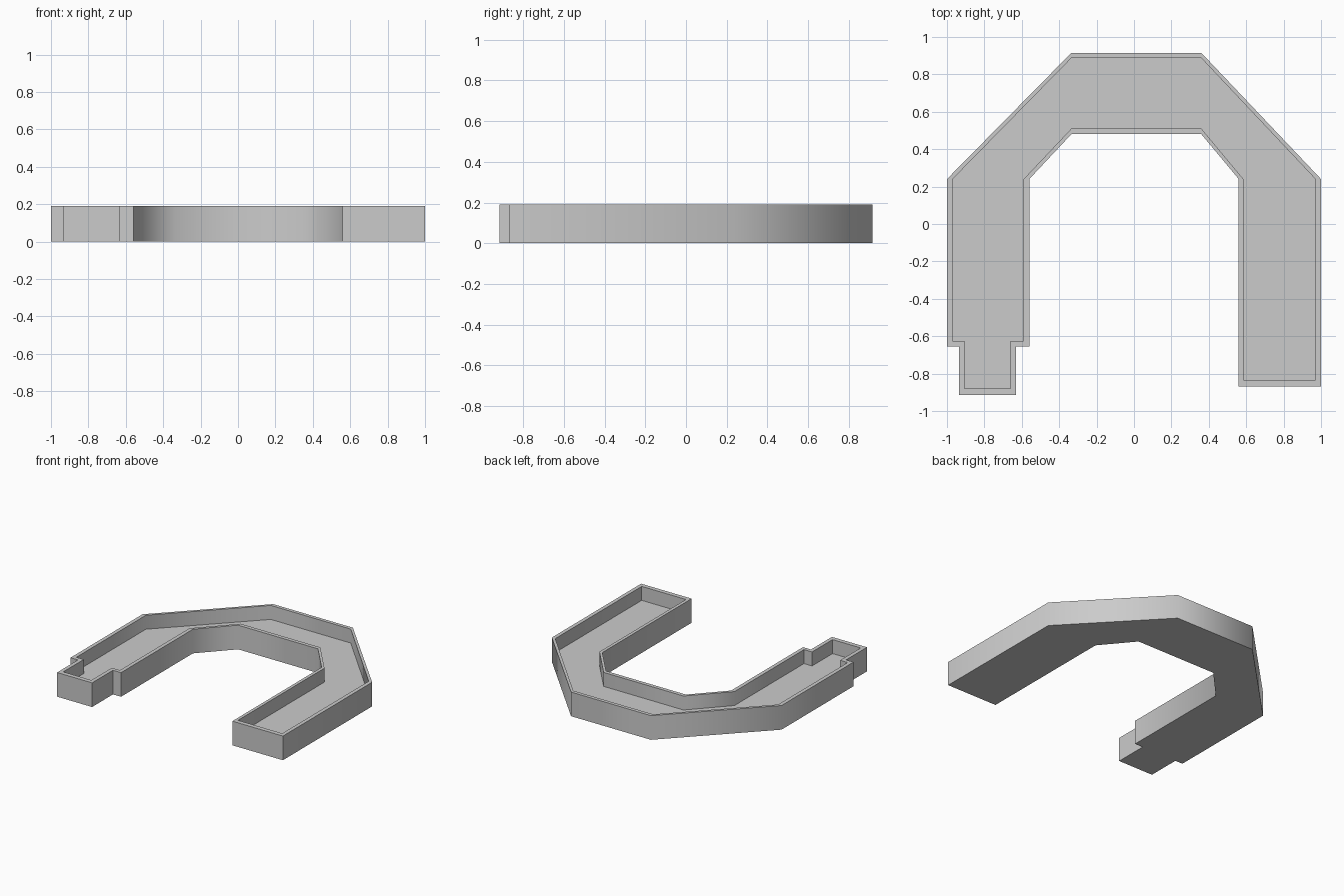
import bpy, bmesh, math

if "Cube" in bpy.data.objects:
    bpy.data.objects.remove(bpy.data.objects["Cube"])

HEIGHT, FLOOR = 0.19, 0.08

# Outer outline and inner edge of the rim, matching point for point
outer = [(-1, .24), (-1, -.655), (-.935, -.655), (-.935, -.915),
         (-.63, -.915), (-.63, -.655), (-.56, -.655), (-.56, .24),
         (-.335, .48), (.36, .48), (.56, .24), (.56, -.87),
         (1, -.87), (1, .24), (.36, .915), (-.335, .915)]
inner = [(-.97, .24), (-.97, -.625), (-.905, -.625), (-.905, -.88),
         (-.66, -.88), (-.66, -.625), (-.59, -.625), (-.59, .24),
         (-.335, .51), (.36, .51), (.585, .24), (.585, -.835),
         (.97, -.835), (.97, .24), (.36, .887), (-.335, .887)]

bm = bmesh.new()


def ring(points, z):
    return [bm.verts.new((x, y, z)) for x, y in points]


def bridge(a, b):
    n = len(a)
    for i in range(n):
        j = (i + 1) % n
        bm.faces.new((a[i], a[j], b[j], b[i]))


# Underside, outer wall, rim, inner wall, recessed floor
rings = [ring(outer, 0), ring(outer, HEIGHT), ring(inner, HEIGHT), ring(inner, FLOOR)]
bm.faces.new(rings[0][::-1])
for lower, upper in zip(rings, rings[1:]):
    bridge(lower, upper)
bm.faces.new(rings[-1])
bmesh.ops.recalc_face_normals(bm, faces=bm.faces)

mesh = bpy.data.meshes.new("arched_tray")
bm.to_mesh(mesh)
bm.free()
tray = bpy.data.objects.new("arched_tray", mesh)
bpy.context.collection.objects.link(tray)

# Soft shading across the shallow bends, sharp right angles
bpy.context.view_layer.objects.active = tray
tray.select_set(True)
bpy.ops.object.shade_smooth_by_angle(angle=math.radians(60))
